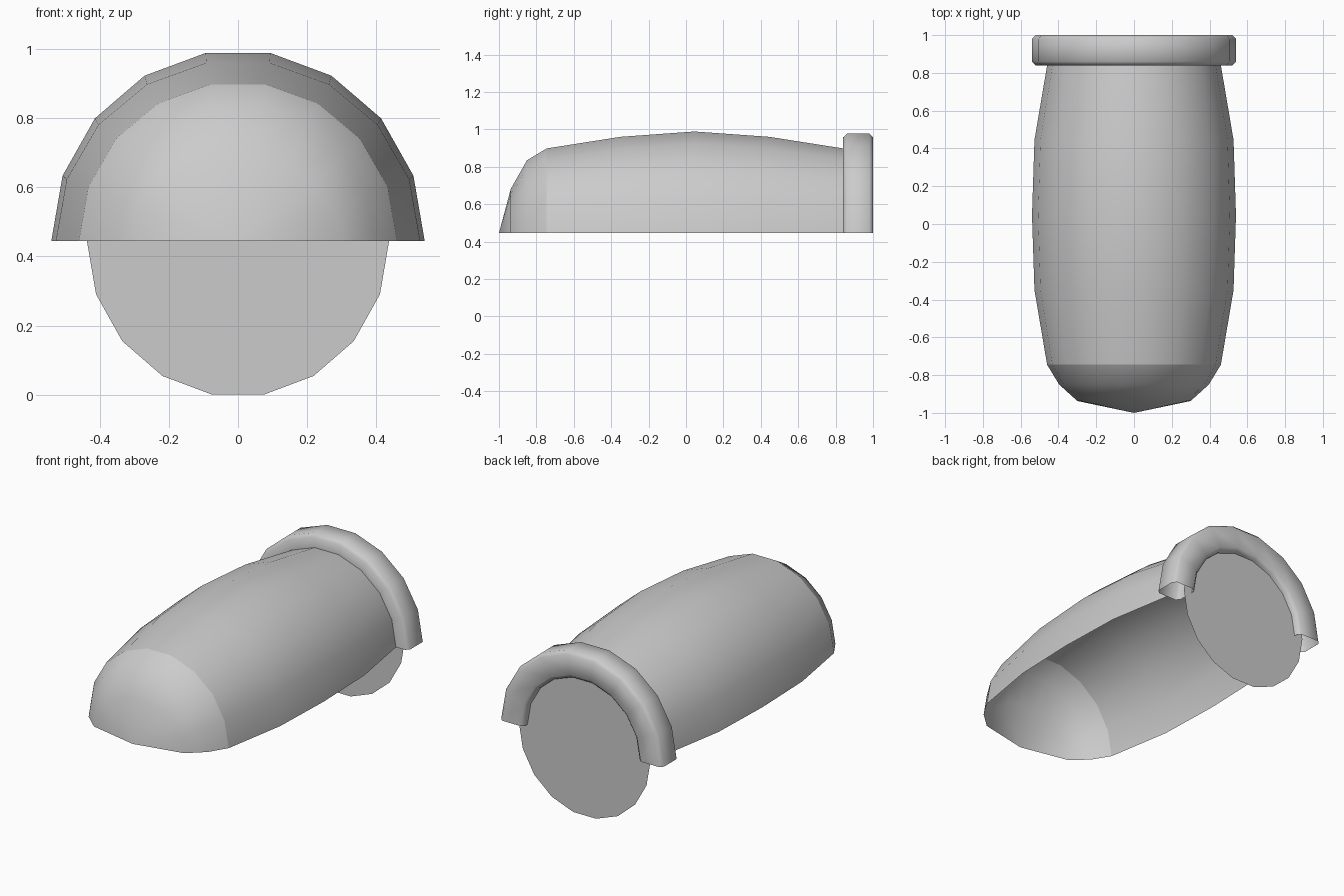
import bpy
import bmesh
from math import cos, sin, pi

if "Cube" in bpy.data.objects:
    bpy.data.objects.remove(bpy.data.objects["Cube"])

AXIS_Z = 0.445   # height of the shell axis
SIDES = 18       # sides of a full turn

grey = bpy.data.materials.new("plain grey")
grey.use_nodes = True
GREY = (0.6, 0.6, 0.6, 1)
grey.diffuse_color = GREY
grey.node_tree.nodes["Principled BSDF"].inputs["Base Color"].default_value = GREY


def finish(bm, name, angle):
    """Turn a bmesh into a shaded, coloured object."""
    mesh = bpy.data.meshes.new(name)
    bm.to_mesh(mesh)
    bm.free()
    mesh.materials.append(grey)
    obj = bpy.data.objects.new(name, mesh)
    bpy.context.collection.objects.link(obj)
    bpy.ops.object.select_all(action="DESELECT")
    obj.select_set(True)
    bpy.context.view_layer.objects.active = obj
    bpy.ops.object.shade_smooth_by_angle(angle=angle)
    return obj


def half_lathe(name, profile, closed=False):
    """Sweep (y, x radius, z radius) points over the upper half turn."""
    bm = bmesh.new()
    rings = []
    for y, rx, rz in profile:
        angles = [2 * pi * i / SIDES for i in range(SIDES // 2 + 1)]
        rings.append([bm.verts.new((rx * cos(a), y, AXIS_Z + rz * sin(a)))
                      for a in angles])
    pairs = list(zip(rings, rings[1:]))
    if closed:
        pairs.append((rings[-1], rings[0]))
    for r0, r1 in pairs:
        for i in range(SIDES // 2):
            bm.faces.new((r0[i], r0[i + 1], r1[i + 1], r1[i]))
    bmesh.ops.remove_doubles(bm, verts=bm.verts, dist=0.0005)
    bmesh.ops.recalc_face_normals(bm, faces=bm.faces)
    # Open sheets must face away from the axis
    if not closed:
        bm.normal_update()
        top = max(bm.faces, key=lambda f: f.calc_center_median().z)
        if top.normal.z < 0:
            bmesh.ops.reverse_faces(bm, faces=bm.faces)
    return finish(bm, name, pi / 2.2)


# Bulging half-barrel shell, open underneath
half_lathe("barrel_shell", [
    (-0.745, 0.46, 0.46), (-0.35, 0.527, 0.523), (0.045, 0.54, 0.552),
    (0.445, 0.527, 0.523), (0.84, 0.46, 0.46)])

# Rounded nose closing the front of the shell
half_lathe("nose_dome", [
    (-0.745, 0.46, 0.46), (-0.85, 0.396, 0.396),
    (-0.937, 0.30, 0.24), (-1.0, 0, 0)])

# Hollow arched collar around the rear opening: a chamfered square tube
collar = []
R, H, C = 0.46, 0.08, 0.02
for dr, dy in ((H, C - H), (H, H - C), (H - C, H), (C - H, H),
               (-H, H - C), (-H, C - H), (C - H, -H), (H - C, -H)):
    collar.append((0.92 + dy, R + dr, R + dr))
half_lathe("rear_collar", collar, closed=True)

# Thin round plate closing the rear
bm = bmesh.new()
bm.faces.new([bm.verts.new((0.437 * cos(-2 * pi * i / SIDES), 0.96,
                            AXIS_Z + 0.451 * sin(-2 * pi * i / SIDES)))
              for i in range(SIDES)])
bm.normal_update()
if bm.faces[:][0].normal.y < 0:
    bmesh.ops.reverse_faces(bm, faces=bm.faces)
finish(bm, "rear_plate", pi / 6)
